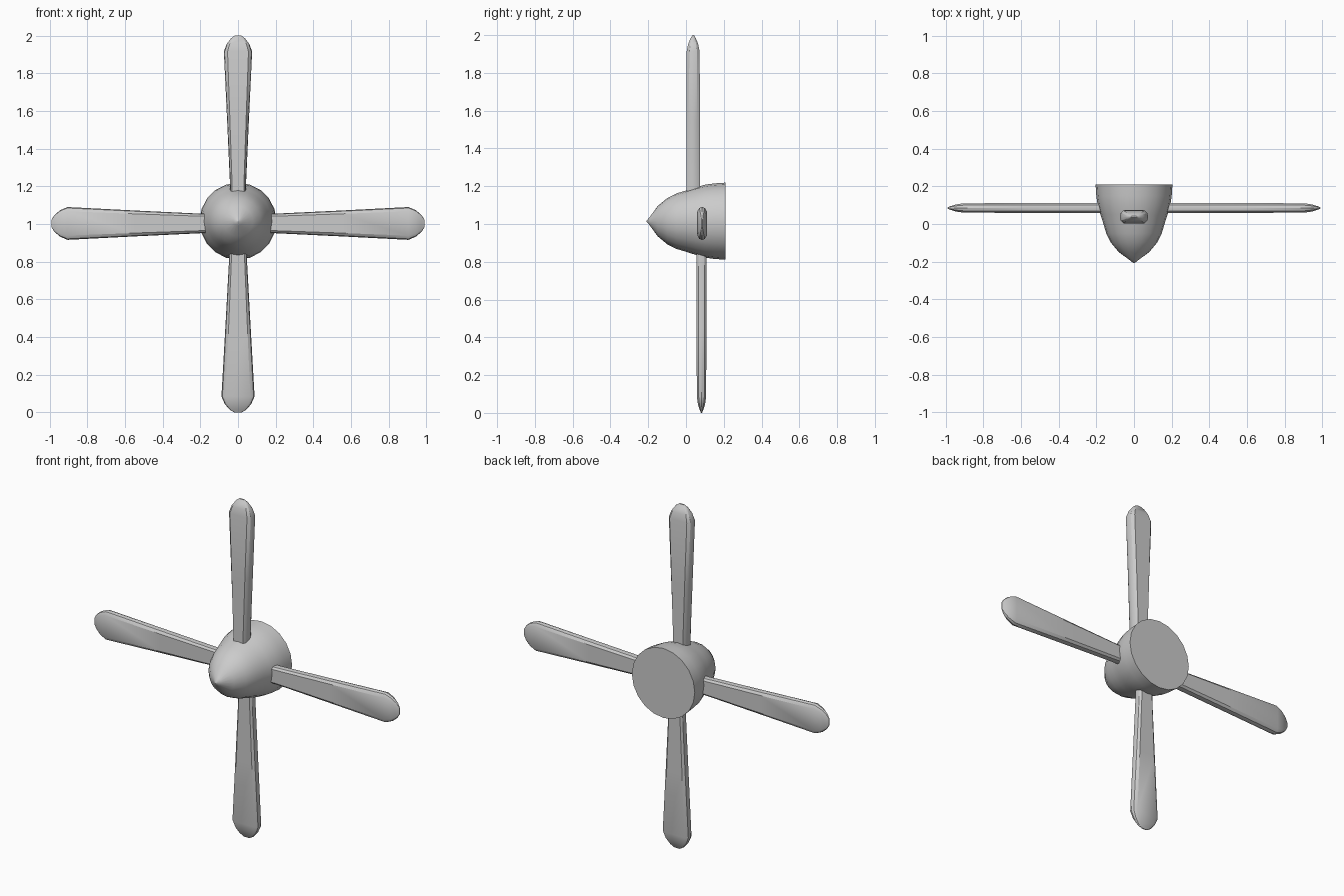
import bpy, bmesh, math
from mathutils import Matrix, Vector

if "Cube" in bpy.data.objects:
    bpy.data.objects.remove(bpy.data.objects["Cube"])


def make_object(name, bm, angle):
    bmesh.ops.recalc_face_normals(bm, faces=bm.faces)
    mesh = bpy.data.meshes.new(name)
    bm.to_mesh(mesh)
    bm.free()
    obj = bpy.data.objects.new(name, mesh)
    bpy.context.collection.objects.link(obj)
    bpy.ops.object.select_all(action='DESELECT')
    obj.select_set(True)
    bpy.context.view_layer.objects.active = obj
    bpy.ops.object.shade_smooth_by_angle(angle=math.radians(angle))
    return obj


def loft(bm, rings, start_cap=True):
    loops = [[bm.verts.new(p) for p in ring] for ring in rings]
    for a, b in zip(loops, loops[1:]):
        n = len(a)
        for i in range(n):
            j = (i + 1) % n
            bm.faces.new((a[i], a[j], b[j], b[i]))
    if start_cap:
        bm.faces.new(loops[0])
    bm.faces.new(loops[-1])
    return loops


# Pointed spinner hub, turned around the y axis, with a flat back
def hub():
    profile = [(-0.208, 0.003), (-0.19, 0.025), (-0.15, 0.08), (-0.1, 0.122),
               (-0.05, 0.147), (0, 0.162), (0.05, 0.178), (0.1, 0.193),
               (0.15, 0.2), (0.21, 0.204)]
    sides = 20
    rings = []
    for y, r in profile:
        rings.append([(r * math.cos(math.tau * i / sides), y,
                       1.015 + r * math.sin(math.tau * i / sides)) for i in range(sides)])
    bm = bmesh.new()
    loft(bm, rings)
    make_object("spinner_hub", bm, 40)


# Blade drawn pointing up from the origin, then turned and placed
def blade(name, turn, centre, length, root, wide, thick):
    # (position along blade, half width, half thickness)
    stations = [(0.1, root, thick), (0.2, root, thick),
                (0.55, root + (wide - root) * 0.48, thick),
                (length - 0.085, wide, thick * 0.95),
                (length - 0.045, wide * 0.8, thick * 0.72),
                (length - 0.015, wide * 0.5, thick * 0.36),
                (length, wide * 0.22, thick * 0.1)]
    section = [(1, 0), (0.94, 0.6), (0.74, 1), (-0.74, 1), (-0.94, 0.6),
               (-1, 0), (-0.94, -0.6), (-0.74, -1), (0.74, -1), (0.94, -0.6)]
    m = Matrix.Translation(Vector(centre)) @ Matrix.Rotation(math.radians(turn), 4, 'Y')
    rings = [[m @ Vector((w * u, t * v, s)) for u, v in section] for s, w, t in stations]
    bm = bmesh.new()
    loft(bm, rings)
    make_object(name, bm, 30)


hub()
blade("top_blade", 0, (0, 0.038, 1.0), 1.0, 0.042, 0.075, 0.036)
blade("right_blade", 90, (0, 0.085, 1.003), 0.99, 0.052, 0.087, 0.026)
blade("bottom_blade", 180, (0, 0.082, 1.0), 1.0, 0.048, 0.088, 0.026)
blade("left_blade", 270, (0, 0.085, 1.003), 0.99, 0.052, 0.087, 0.026)
